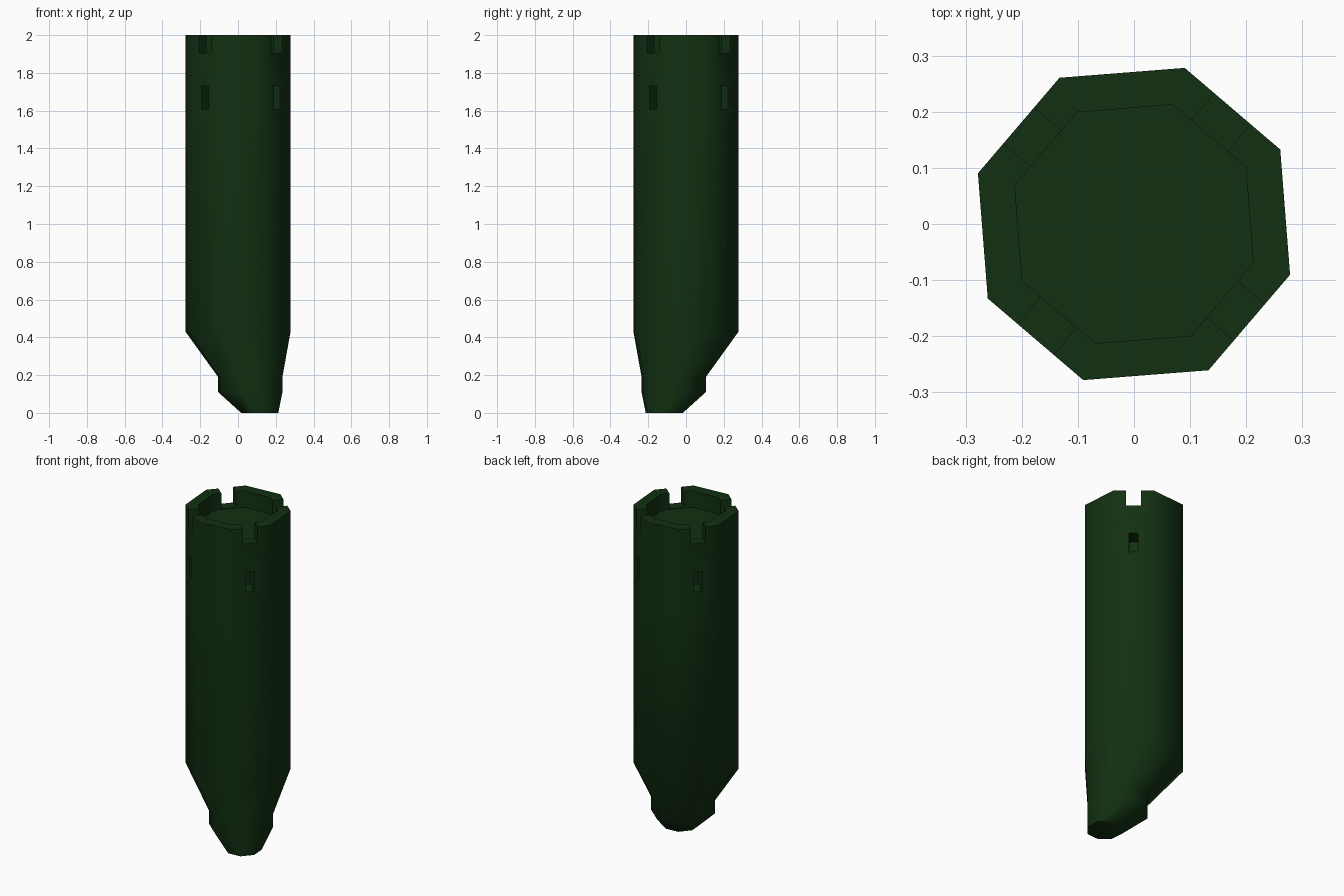
import bpy, bmesh, math
from mathutils import Matrix

cube = bpy.data.objects.get("Cube")
if cube:
    bpy.data.objects.remove(cube, do_unlink=True)

TURN = math.radians(27)      # angle of the first octagon corner
FACE = math.radians(49.5)    # direction of the first notched wall
RADIUS = 0.2925

green = bpy.data.materials.new("dark green")
green.use_nodes = True
colour = (0.006, 0.03, 0.006, 1)
green.diffuse_color = colour
green.node_tree.nodes["Principled BSDF"].inputs["Base Color"].default_value = colour


def make_object(name, bm):
    bmesh.ops.recalc_face_normals(bm, faces=bm.faces)
    mesh = bpy.data.meshes.new(name)
    bm.to_mesh(mesh)
    bm.free()
    mesh.materials.append(green)
    obj = bpy.data.objects.new(name, mesh)
    bpy.context.collection.objects.link(obj)
    return obj


def octagon_loft(name, rings):
    """Skin octagons given as (height, radius, sideways shift)."""
    bm = bmesh.new()
    loops = []
    for z, r, shift in rings:
        angles = [TURN + i * math.pi / 4 for i in range(8)]
        loops.append([bm.verts.new((r * math.cos(a) + shift,
                                    r * math.sin(a) - shift, z)) for a in angles])
    for low, high in zip(loops, loops[1:]):
        for i in range(8):
            j = (i + 1) % 8
            bm.faces.new((low[i], low[j], high[j], high[i]))
    bm.faces.new(loops[0])
    bm.faces.new(loops[-1])
    return make_object(name, bm)


def box(name, size, centre, angle):
    bm = bmesh.new()
    bmesh.ops.create_cube(bm, size=1, matrix=Matrix.Rotation(angle, 4, 'Z')
                          @ Matrix.Translation(centre) @ Matrix.Diagonal((*size, 1)))
    return make_object(name, bm)


# Tower with an off-centre stepped corbel at its foot
tower = octagon_loft("tower", [
    (0, 0.103, 0.115),
    (0.11, 0.179, 0.065),
    (0.19, 0.179, 0.065),
    (0.43, RADIUS, 0),
    (1.55, RADIUS, 0),
    (1.80, RADIUS, 0),
    (2, RADIUS, 0),
])

# Sunken roof, rim notches and window slots
cutters = [octagon_loft("roof_cutter", [(1.90, 0.2235, 0), (2.1, 0.2235, 0)])]
for k in range(2):
    cutters.append(box("notch_cutter", (0.8, 0.084, 0.195), (0, 0, 2.0025),
                       FACE + k * math.pi / 2))
for k in range(4):
    cutters.append(box("window_cutter", (0.2, 0.048, 0.12), (0.27, 0, 1.67),
                       FACE + k * math.pi / 2))

bpy.context.view_layer.objects.active = tower
for cutter in cutters:
    cutter.hide_render = True
    cut = tower.modifiers.new("cut", 'BOOLEAN')
    cut.operation = 'DIFFERENCE'
    cut.solver = 'EXACT'
    cut.object = cutter
    bpy.ops.object.modifier_apply(modifier=cut.name)
    bpy.data.objects.remove(cutter, do_unlink=True)

# Rounded shading on the walls, crisp edges at the openings
bpy.ops.object.select_all(action='DESELECT')
tower.select_set(True)
bpy.ops.object.shade_smooth_by_angle(angle=math.radians(50))
